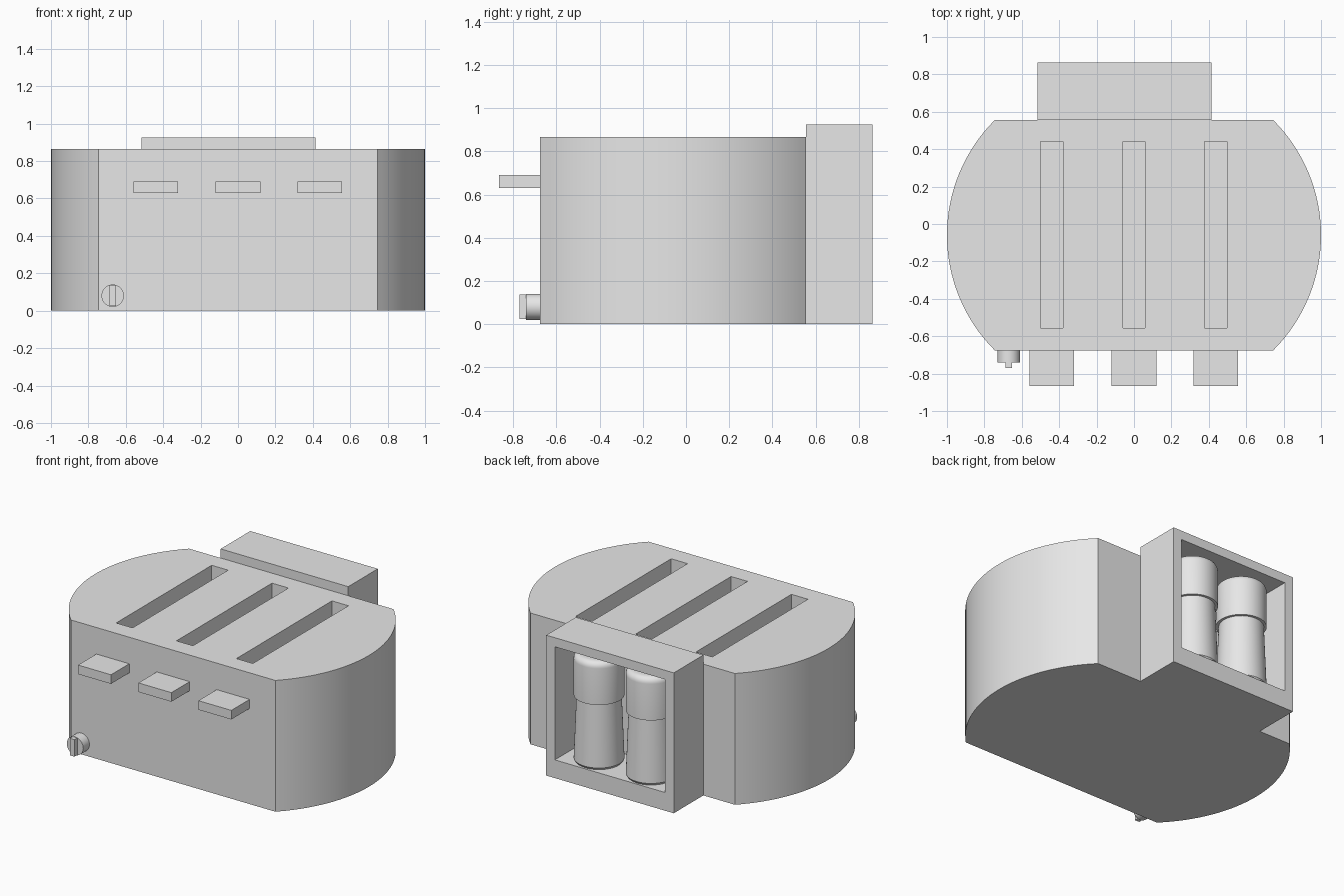
import bpy, bmesh, math
from mathutils import Matrix

if "Cube" in bpy.data.objects:
    bpy.data.objects.remove(bpy.data.objects["Cube"], do_unlink=True)

grey = bpy.data.materials.new("plain grey")
grey.use_nodes = True
grey.diffuse_color = (0.8, 0.8, 0.8, 1)
grey.node_tree.nodes["Principled BSDF"].inputs["Base Color"].default_value = (0.8, 0.8, 0.8, 1)


def finish(name, bm, smooth=False):
    bmesh.ops.recalc_face_normals(bm, faces=bm.faces[:])
    mesh = bpy.data.meshes.new(name)
    bm.to_mesh(mesh)
    bm.free()
    ob = bpy.data.objects.new(name, mesh)
    bpy.context.collection.objects.link(ob)
    mesh.materials.append(grey)
    if smooth:
        bpy.ops.object.select_all(action='DESELECT')
        ob.select_set(True)
        bpy.context.view_layer.objects.active = ob
        bpy.ops.object.shade_smooth_by_angle(angle=math.radians(30))
    return ob


def box(name, x0, x1, y0, y1, z0, z1):
    bm = bmesh.new()
    bmesh.ops.create_cube(bm, size=1)
    for v in bm.verts:
        v.co.x = x0 if v.co.x < 0 else x1
        v.co.y = y0 if v.co.y < 0 else y1
        v.co.z = z0 if v.co.z < 0 else z1
    return finish(name, bm)


def prism(name, outline, z0, z1, smooth=True):
    bm = bmesh.new()
    face = bm.faces.new([bm.verts.new((x, y, z0)) for x, y in outline])
    ext = bmesh.ops.extrude_face_region(bm, geom=[face], use_keep_orig=True)
    bmesh.ops.translate(bm, vec=(0, 0, z1 - z0),
                        verts=[g for g in ext["geom"] if isinstance(g, bmesh.types.BMVert)])
    return finish(name, bm, smooth)


def lathe(name, profile, x, y, steps=48):
    """Revolve an (r, z) profile about a vertical axis, capping both ends."""
    bm = bmesh.new()
    rings = [[bm.verts.new((x + r * math.cos(2 * math.pi * i / steps),
                            y + r * math.sin(2 * math.pi * i / steps), z))
              for i in range(steps)] for r, z in profile]
    for a, b in zip(rings, rings[1:]):
        for i in range(steps):
            j = (i + 1) % steps
            bm.faces.new((a[i], a[j], b[j], b[i]))
    bm.faces.new(rings[0])
    bm.faces.new(rings[-1])
    return finish(name, bm, True)


# Body: flat front and back, circular-arc sides
FRONT, BACK, TOP = -0.675, 0.555, 0.865
FLAT, MID = 0.745, (FRONT + BACK) / 2
half, sag = (BACK - FRONT) / 2, 1 - FLAT
radius = (half ** 2 + sag ** 2) / (2 * sag)
span = math.asin(half / radius)
arc = [(1 - radius + radius * math.cos(t), radius * math.sin(t))
       for t in (span * (i / 16 - 1) for i in range(33))]
outline = [(x, MID + y) for x, y in arc] + [(-x, MID - y) for x, y in arc]
body = prism("body", outline, 0, TOP)

# Bread slots and the levers in front of them
for n, x in enumerate((-0.44, 0, 0.437)):
    cutter = box(f"slot_cutter_{n + 1}", x - 0.06, x + 0.06, -0.555, 0.44, 0.2, 1.0)
    cutter.hide_render = True
    cutter.hide_viewport = True
    mod = body.modifiers.new(f"slot_{n + 1}", 'BOOLEAN')
    mod.object = cutter
    mod.operation = 'DIFFERENCE'
    mod.solver = 'EXACT'
    box(f"lever_{n + 1}", x - 0.12, x + 0.12, -0.865, FRONT, 0.63, 0.69)

# Bake the slots into the body and drop the cutters
bpy.context.view_layer.update()
cut = bpy.data.meshes.new_from_object(body.evaluated_get(bpy.context.evaluated_depsgraph_get()))
body.modifiers.clear()
body.data = cut
for ob in [o for o in bpy.data.objects if o.name.startswith("slot_cutter")]:
    bpy.data.objects.remove(ob, do_unlink=True)

# Round dial with a narrow grip
bm = bmesh.new()
bmesh.ops.create_cone(bm, cap_ends=True, segments=32, radius1=0.06, radius2=0.06, depth=0.065,
                      matrix=Matrix.Translation((-0.67, FRONT - 0.0325, 0.08))
                      @ Matrix.Rotation(math.pi / 2, 4, 'X'))
finish("dial", bm, True)
box("dial_grip", -0.687, -0.653, -0.77, -0.735, 0.025, 0.137)

# Rear holder: a deep frame open at the back
X0, X1, Y1, Z1 = -0.515, 0.415, 0.863, 0.925
bm = bmesh.new()
outer = [(X0, 0), (X1, 0), (X1, Z1), (X0, Z1)]
inner = [(X0 + 0.063, 0.12), (X1 - 0.063, 0.12), (X1 - 0.063, TOP), (X0 + 0.063, TOP)]
loops = [[bm.verts.new((x, y, z)) for x, z in pts]
         for pts, y in ((outer, BACK), (outer, Y1), (inner, Y1), (inner, BACK))]
for k in range(4):
    a, b = loops[k], loops[(k + 1) % 4]
    for i in range(4):
        j = (i + 1) % 4
        bm.faces.new((a[i], a[j], b[j], b[i]))
finish("rear_holder", bm)

# Two shakers: tapered jar with a rounded cap
cap = [(0.152, 0.55), (0.152, 0.79)]
cap += [(0.112 + 0.04 * math.cos(t), 0.79 + 0.04 * math.sin(t))
        for t in (math.pi / 2 * i / 6 for i in range(1, 7))]
for side, x in (("left", 0.138), ("right", -0.242)):
    lathe(f"{side}_shaker_jar", [(0.142, 0.12), (0.152, 0.135), (0.135, 0.56)], x, 0.708)
    lathe(f"{side}_shaker_cap", cap, x, 0.708)
